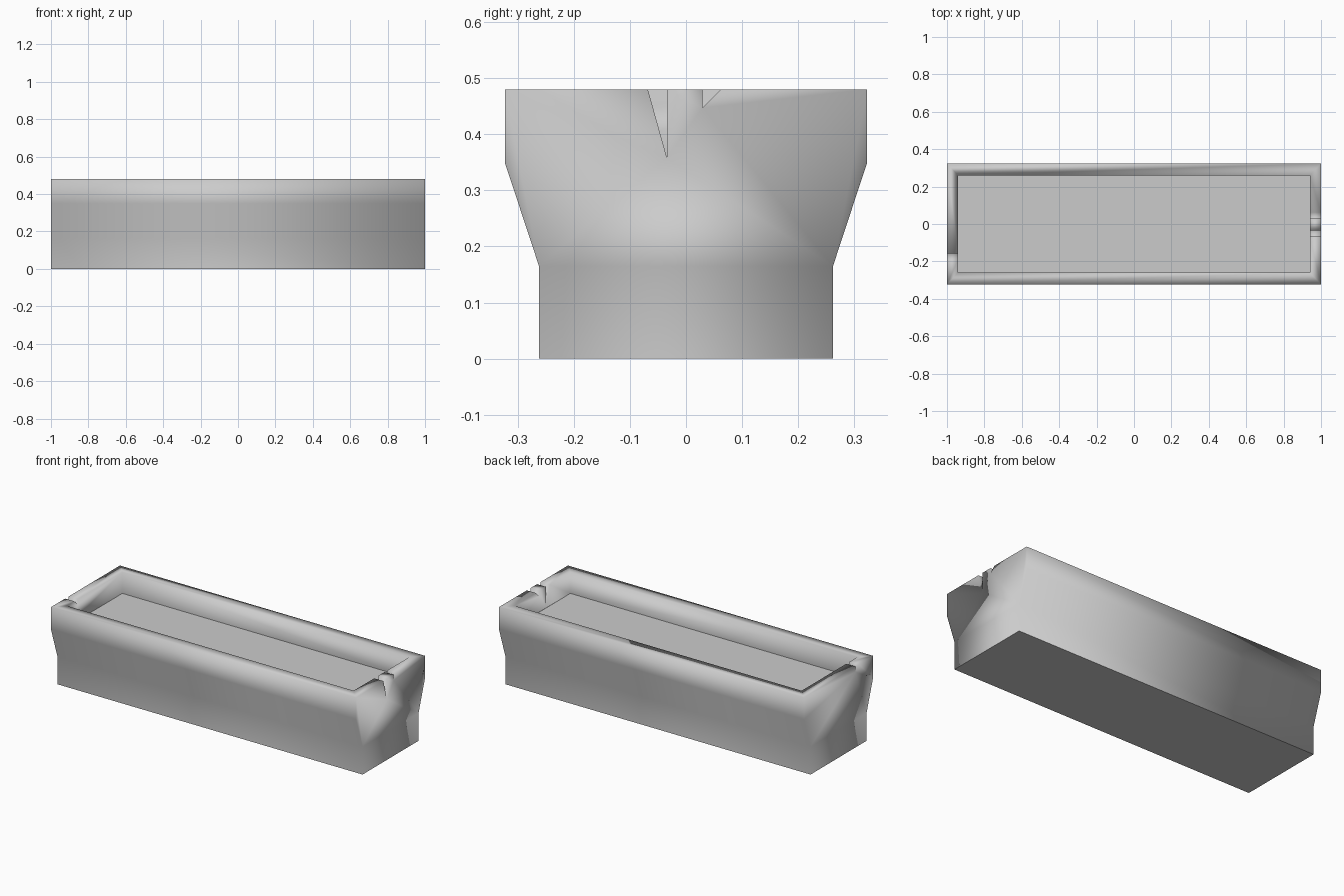
import bpy, bmesh

if "Cube" in bpy.data.objects:
    bpy.data.objects.remove(bpy.data.objects["Cube"])


def prism(name, profile, x0, x1):
    """Extrude a closed (y, z) profile along x."""
    bm = bmesh.new()
    face = bm.faces.new([bm.verts.new((x0, y, z)) for y, z in profile])
    ext = bmesh.ops.extrude_face_region(bm, geom=[face])
    verts = [v for v in ext["geom"] if isinstance(v, bmesh.types.BMVert)]
    bmesh.ops.translate(bm, verts=verts, vec=(x1 - x0, 0, 0))
    bmesh.ops.recalc_face_normals(bm, faces=bm.faces[:])
    mesh = bpy.data.meshes.new(name)
    bm.to_mesh(mesh)
    bm.free()
    obj = bpy.data.objects.new(name, mesh)
    bpy.context.collection.objects.link(obj)
    return obj


def carve(target, cutter):
    """Subtract a cutter, apply the result and discard the cutter."""
    cutter.hide_render = True
    mod = target.modifiers.new("carve", "BOOLEAN")
    mod.operation = "DIFFERENCE"
    mod.solver = "EXACT"
    mod.object = cutter
    bpy.context.view_layer.objects.active = target
    bpy.ops.object.modifier_apply(modifier=mod.name)
    bpy.data.objects.remove(cutter)


TOP, FLOOR, OVER = 0.48, 0.355, 0.6

# Trough body: narrow base flaring out to a wide rim
half = [(0.262, 0), (0.262, 0.165), (0.323, 0.35), (0.323, TOP)]
trough = prism("stone_trough", half + [(-y, z) for y, z in reversed(half)], -1, 1)

# Shallow basin
carve(trough, prism("basin_cutter", [(-0.26, FLOOR), (0.26, FLOOR),
                                     (0.26, OVER), (-0.26, OVER)], -0.94, 0.94))


# Chips in the end rims: one vertical side at y, one sloping side reaching y_top
def chip(y, y_top, z, x0, x1):
    k = (OVER - z) / (TOP - z)
    carve(trough, prism("chip_cutter", [(y, z), (y, OVER),
                                        (y + (y_top - y) * k, OVER)], x0, x1))


chip(-0.034, -0.068, 0.358, 0.9, 1.1)
chip(0.029, 0.062, 0.447, 0.9, 1.1)
chip(-0.157, -0.19, 0.447, -1.1, -0.9)

# Soft shading everywhere except the flat floor and underside
bm = bmesh.new()
bm.from_mesh(trough.data)
for f in bm.faces:
    f.smooth = True
for f in bm.faces:
    zs = [v.co.z for v in f.verts]
    if max(zs) < 0.01 or (abs(f.normal.z) > 0.99 and max(zs) < FLOOR + 0.002):
        f.smooth = False
        for e in f.edges:
            e.smooth = False
bm.to_mesh(trough.data)
bm.free()
